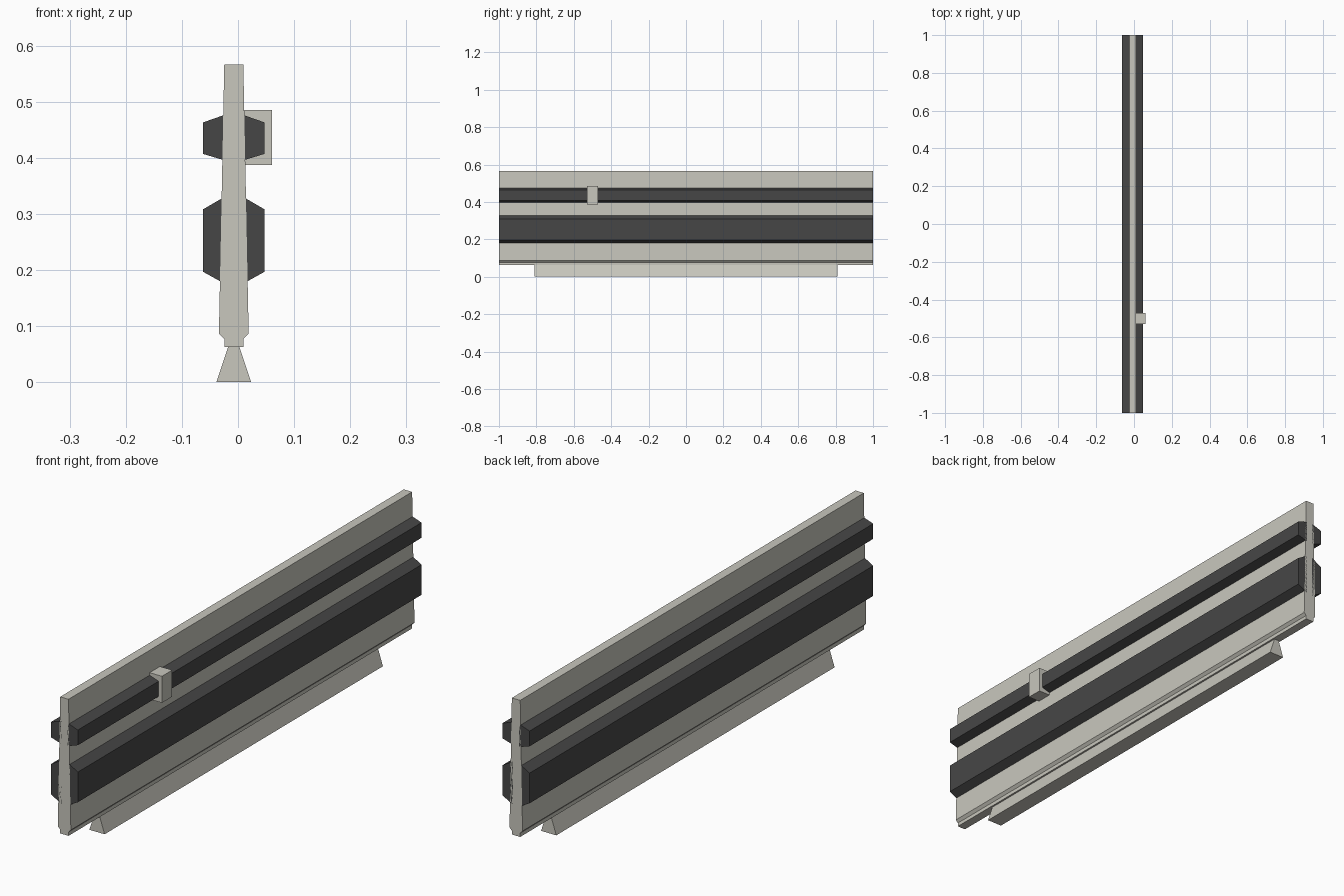
import bpy, bmesh

if "Cube" in bpy.data.objects:
    bpy.data.objects.remove(bpy.data.objects["Cube"])

CX = -0.0075  # symmetry plane of the barrier section


def material(name, rgb):
    m = bpy.data.materials.new(name)
    m.diffuse_color = (*rgb, 1.0)
    m.use_nodes = True
    m.node_tree.nodes["Principled BSDF"].inputs["Base Color"].default_value = m.diffuse_color
    return m


def extrude_profile(name, points, y0, y1, mat):
    """Closed solid made by sweeping an (x, z) profile along y."""
    bm = bmesh.new()
    face = bm.faces.new([bm.verts.new((x, y0, z)) for x, z in points])
    ext = bmesh.ops.extrude_face_region(bm, geom=[face])
    moved = [v for v in ext["geom"] if isinstance(v, bmesh.types.BMVert)]
    bmesh.ops.translate(bm, verts=moved, vec=(0, y1 - y0, 0))
    bmesh.ops.recalc_face_normals(bm, faces=bm.faces)
    mesh = bpy.data.meshes.new(name)
    bm.to_mesh(mesh)
    bm.free()
    mesh.materials.append(mat)
    obj = bpy.data.objects.new(name, mesh)
    bpy.context.collection.objects.link(obj)
    return obj


def symmetric(half):
    """Mirror a list of (half width, z) into a closed profile."""
    return [(CX + w, z) for w, z in half] + [(CX - w, z) for w, z in reversed(half)]


pale = material("pale grey", (0.58, 0.57, 0.51))
dark = material("dark grey", (0.062, 0.062, 0.062))

# Tapered wall panel with a narrow lower lip
extrude_profile("wall_panel", symmetric(
    [(0.017, 0.566), (0.0265, 0.087), (0.017, 0.077), (0.017, 0.063)]), -1, 1, pale)

# Flared foot, shorter than the panel
extrude_profile("foot", symmetric([(0.010, 0.063), (0.031, 0.0)]), -0.81, 0.81, pale)

# Rails on both sides: inner top, outer top, outer bottom, inner bottom heights
for level, (a, b, c, d) in {"lower": (0.333, 0.308, 0.197, 0.173),
                            "upper": (0.478, 0.463, 0.407, 0.394)}.items():
    for side, s in (("right", 1), ("left", -1)):
        profile = [(CX + s * w, z) for w, z in
                   ((0.012, a), (0.055, b), (0.055, c), (0.012, d))]
        extrude_profile(f"{level}_{side}_rail", profile, -1, 1, dark)

# Small box clipped over the upper right rail
extrude_profile("clip_box", [(0.005, 0.387), (0.061, 0.387), (0.061, 0.485), (0.005, 0.485)],
                -0.53, -0.47, pale)
